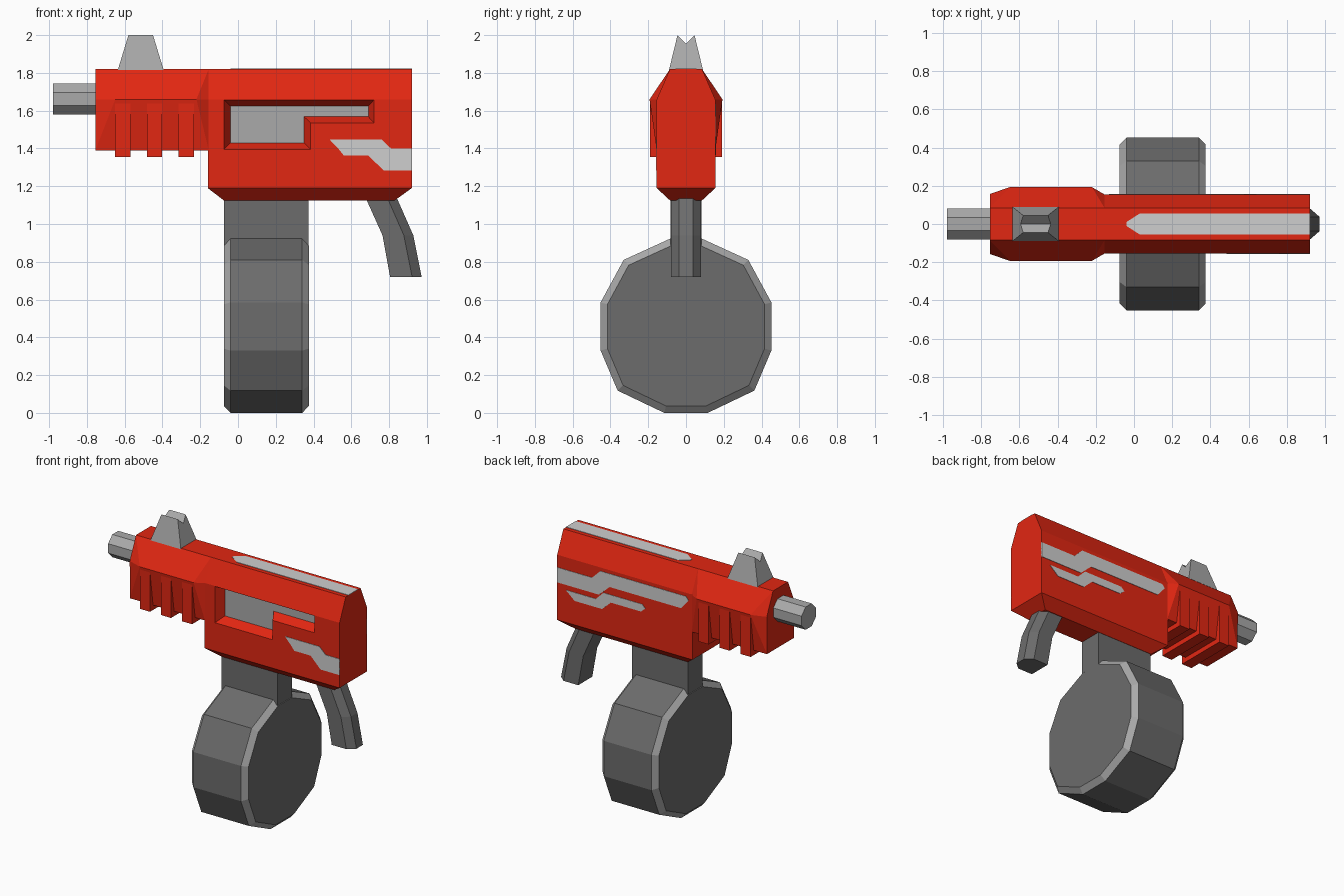
import bpy, bmesh
from mathutils import Vector

if "Cube" in bpy.data.objects:
    bpy.data.objects.remove(bpy.data.objects["Cube"])


def material(name, rgb):
    m = bpy.data.materials.new(name)
    m.diffuse_color = (*rgb, 1)
    m.use_nodes = True
    m.node_tree.nodes["Principled BSDF"].inputs["Base Color"].default_value = m.diffuse_color
    return m


RED = material("red", (0.76, 0.02, 0.006))
LIGHT = material("light grey", (0.62, 0.62, 0.62))
MID = material("mid grey", (0.40, 0.40, 0.40))
DARK = material("dark grey", (0.15, 0.15, 0.15))


def finish(name, bm, mats):
    bmesh.ops.recalc_face_normals(bm, faces=bm.faces[:])
    me = bpy.data.meshes.new(name)
    bm.to_mesh(me)
    bm.free()
    for m in mats:
        me.materials.append(m)
    ob = bpy.data.objects.new(name, me)
    bpy.context.collection.objects.link(ob)
    return ob


def loft(name, rings, *mats):
    """Skin a list of equal-length point rings and cap both ends."""
    bm = bmesh.new()
    rows = [[bm.verts.new(p) for p in r] for r in rings]
    n = len(rows[0])
    for a, b in zip(rows, rows[1:]):
        for i in range(n):
            bm.faces.new((a[i], a[(i + 1) % n], b[(i + 1) % n], b[i]))
    bm.faces.new(rows[0])
    bm.faces.new(rows[-1])
    return finish(name, bm, mats)


def hull(name, pts, *mats):
    """Convex solid around points given for +y and mirrored to -y."""
    bm = bmesh.new()
    for x, y, z in pts:
        for s in (-1, 1):
            bm.verts.new((x, s * y, z))
    bmesh.ops.convex_hull(bm, input=bm.verts[:])
    bmesh.ops.dissolve_limit(bm, angle_limit=0.01, verts=bm.verts[:], edges=bm.edges[:])
    return finish(name, bm, mats)


# Main body with chamfered underside
pts = [(x, y, z) for x in (-0.16, 0.92)
       for y, z in ((0.085, 1.82), (0.155, 1.66), (0.155, 1.19))]
body = hull("main_body", pts + [(-0.075, 0.085, 1.125), (0.83, 0.085, 1.125)], RED, MID)

# Stepped window sunk into the front side
outer = [(-0.075, 1.657), (0.72, 1.657), (0.72, 1.535), (0.385, 1.535), (0.385, 1.395), (-0.075, 1.395)]
inner = [(-0.04, 1.625), (0.69, 1.625), (0.69, 1.568), (0.35, 1.568), (0.35, 1.43), (-0.04, 1.43)]
FLOOR = -0.092
cutter = loft("window_cutter", [[(x, y, z) for x, z in p]
              for p, y in ((outer, -0.25), (outer, -0.155), (inner, FLOOR))], RED)
cutter.hide_render = True
mod = body.modifiers.new("window", "BOOLEAN")
mod.operation, mod.solver, mod.object = "DIFFERENCE", "EXACT", cutter
bpy.context.view_layer.objects.active = body
bpy.ops.object.modifier_apply(modifier=mod.name)
bpy.data.objects.remove(cutter)
for f in body.data.polygons:
    on_floor = abs(f.center.y - FLOOR) < 0.002 and f.normal.y < -0.99
    f.material_index = 1 if on_floor else 0

# Handguard, flared at mid height
hull("handguard", [(x, y, z) for x, w in ((-0.755, 0.157), (-0.65, 0.193), (-0.22, 0.193), (-0.155, 0.155))
                   for y, z in ((0.085, 1.82), (w, 1.66), (0.155, 1.39))], RED)

# Handguard ribs
for i in range(3):
    x = -0.65 + 0.168 * i
    hull(f"handguard_rib_{i + 1}", [(a, 0.19, z) for a in (x, x + 0.08) for z in (1.355, 1.66)], RED)

# Octagonal barrel
R, H = 0.082, 0.034
octagon = [(R, H), (H, R), (-H, R), (-R, H), (-R, -H), (-H, -R), (H, -R), (R, -H)]
loft("barrel", [[(x, y, 1.662 + z) for y, z in octagon] for x in (-0.98, -0.74)], MID)

# Notched sight, tapering upward
notch = [(-0.09, 1.815), (-0.045, 2.0), (0, 1.955), (0.045, 2.0), (0.09, 1.815)]
loft("sight", [[(-0.515 + s * (0.12 - 0.055 * (z - 1.82) / 0.18), y, z) for y, z in notch]
               for s in (-1, 1)], MID)

# Drum magazine with lighter chamfered rims
half = [(0.115, 0), (0.362, 0.118), (0.452, 0.33), (0.452, 0.585), (0.33, 0.81), (0.085, 0.922)]
ring = half + [(-y, z) for y, z in reversed(half)]
drum = loft("drum_magazine", [[(x, y * k, 0.46 + (z - 0.46) * k) for y, z in ring]
            for x, k in ((-0.075, 0.92), (-0.04, 1), (0.34, 1), (0.375, 0.92))], DARK, MID)
for f in drum.data.polygons:
    f.material_index = 1 if 0.2 < abs(f.normal.x) < 0.95 else 0

# Magazine stem
hull("magazine_stem", [(x, 0.083, z) for x in (-0.073, 0.373) for z in (0.84, 1.14)], DARK)

# Bent grip with a chamfered back
grip = []
for xf, xb, z in ((0.675, 0.84, 1.14), (0.765, 0.928, 0.94), (0.805, 0.972, 0.72)):
    grip.append([(xf, -0.08, z), (xb - 0.05, -0.08, z), (xb, -0.037, z),
                 (xb, 0.037, z), (xb - 0.05, 0.08, z), (xf, 0.08, z)])
loft("grip", grip, DARK)


# Thin painted stripes
def side_stripe(name, outline, side):
    loft(name, [[(x, side * y, z) for x, z in outline] for y in (0.152, 0.158)], LIGHT)


side_stripe("front_stripe", [(0.485, 1.447), (0.76, 1.447), (0.81, 1.40), (0.92, 1.40), (0.92, 1.284),
                             (0.77, 1.284), (0.69, 1.363), (0.56, 1.363), (0.53, 1.40)], -1)
side_stripe("back_upper_stripe", [(0.92, 1.57), (0.64, 1.57), (0.575, 1.635), (-0.11, 1.635), (-0.13, 1.61),
                                  (-0.07, 1.54), (0.5, 1.54), (0.585, 1.462), (0.92, 1.462)], 1)
side_stripe("back_lower_stripe", [(0.85, 1.425), (0.61, 1.425), (0.55, 1.485), (0.24, 1.485), (0.215, 1.46),
                                  (0.25, 1.43), (0.49, 1.43), (0.56, 1.365), (0.78, 1.365)], 1)
tip = [(0.92, 0.055), (0.03, 0.055), (-0.04, 0.01), (-0.04, -0.01), (0.03, -0.055), (0.92, -0.055)]
loft("top_stripe", [[(x, y, z) for x, y in tip] for z in (1.817, 1.823)], LIGHT)
